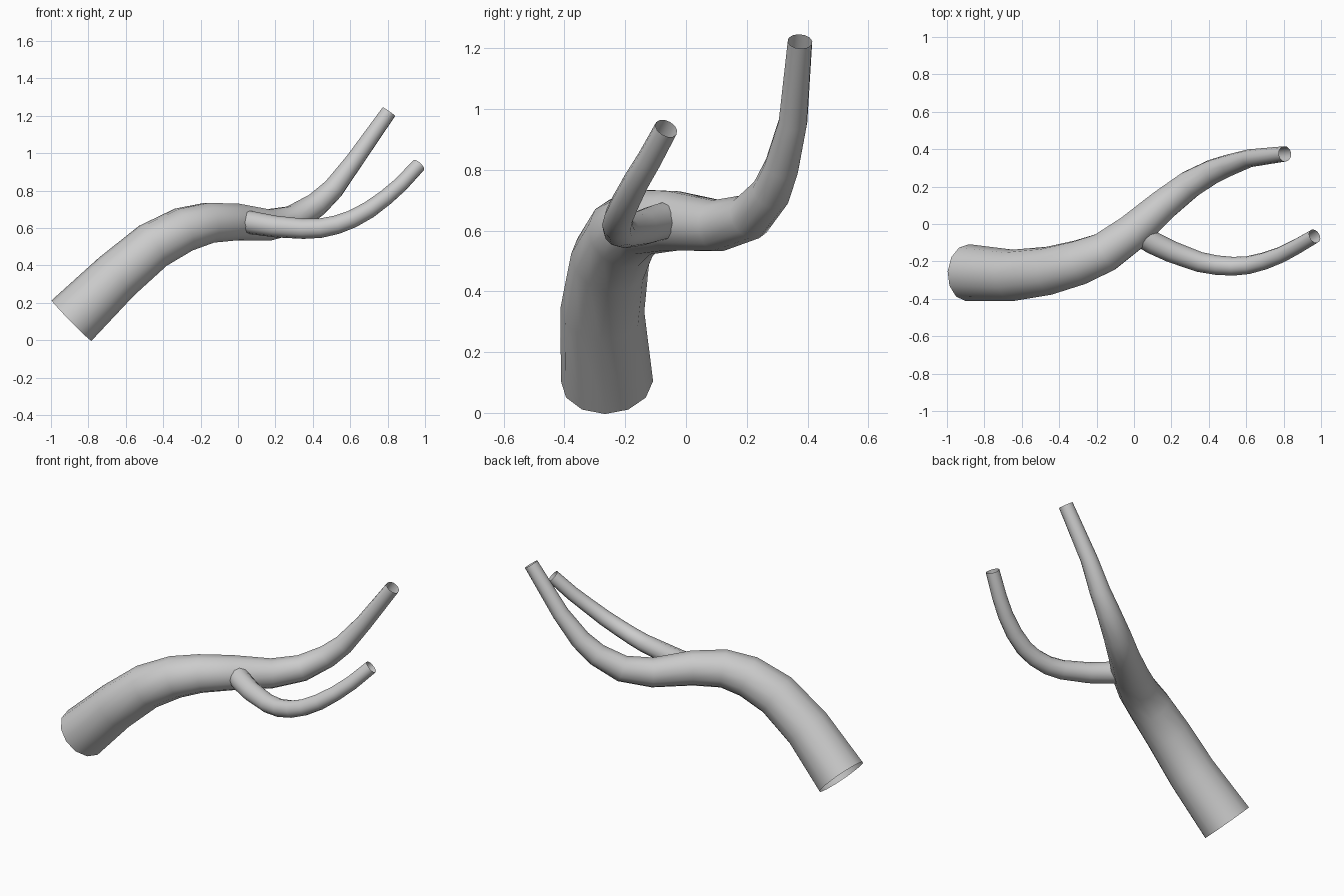
import bpy

# Tapered open tube, 12-sided, swept through (x, y, z, radius) stations
def limb(name, stations):
    cu = bpy.data.curves.new(name, 'CURVE')
    cu.dimensions = '3D'
    cu.fill_mode = 'FULL'
    cu.bevel_depth = 1.0
    cu.bevel_resolution = 4
    cu.use_fill_caps = False
    sp = cu.splines.new('POLY')
    sp.points.add(len(stations) - 1)
    for p, (x, y, z, r) in zip(sp.points, stations):
        p.co = (x, y, z, 1)
        p.radius = r
    sp.use_smooth = True
    ob = bpy.data.objects.new(name, cu)
    bpy.context.collection.objects.link(ob)
    bpy.ops.object.select_all(action='DESELECT')
    ob.select_set(True)
    bpy.context.view_layer.objects.active = ob
    bpy.ops.object.convert(target='MESH')
    bpy.ops.object.shade_smooth()
    return ob

# Main bough: thick lower end sweeping up to a thin tip
limb("main_branch", [
    (-0.89, -0.26, 0.105, 0.152),
    (-0.65, -0.275, 0.34, 0.138),
    (-0.455, -0.25, 0.505, 0.13),
    (-0.29, -0.205, 0.592, 0.122),
    (-0.155, -0.15, 0.628, 0.111),
    (-0.01, -0.045, 0.632, 0.101),
    (0.16, 0.105, 0.616, 0.086),
    (0.295, 0.21, 0.645, 0.077),
    (0.42, 0.28, 0.725, 0.066),
    (0.51, 0.315, 0.81, 0.058),
    (0.62, 0.352, 0.957, 0.048),
    (0.807, 0.375, 1.222, 0.041),
])

# Side twig: starts inside the bough, dips forward and curls up
limb("side_branch", [
    (0.03, -0.055, 0.636, 0.062),
    (0.10, -0.10, 0.624, 0.061),
    (0.20, -0.148, 0.608, 0.058),
    (0.35, -0.203, 0.596, 0.054),
    (0.44, -0.22, 0.599, 0.052),
    (0.53, -0.226, 0.618, 0.05),
    (0.61, -0.22, 0.648, 0.048),
    (0.70, -0.197, 0.697, 0.046),
    (0.79, -0.163, 0.763, 0.043),
    (0.87, -0.121, 0.833, 0.041),
    (0.966, -0.065, 0.936, 0.039),
])
